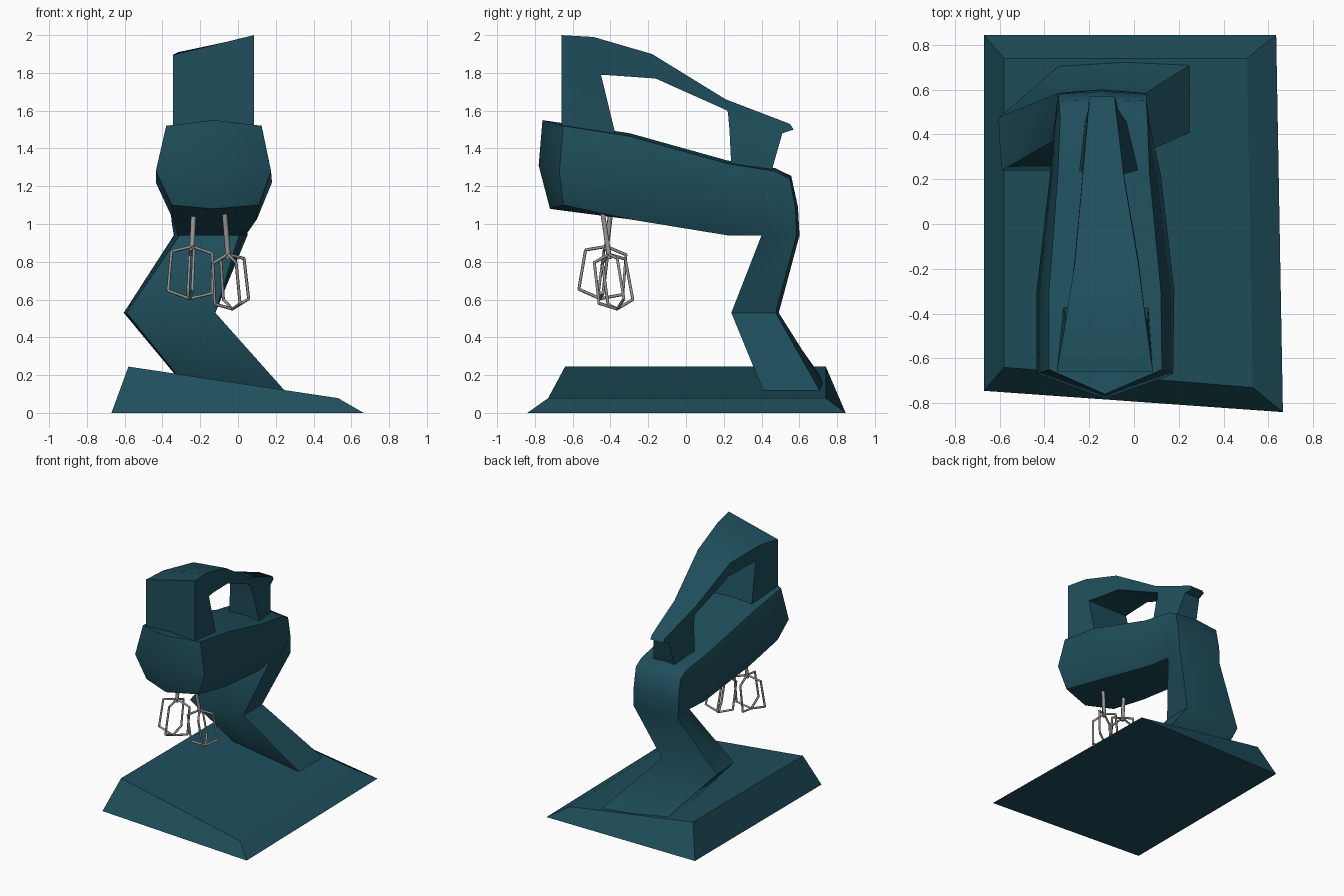
import bpy, bmesh, math
from mathutils import Vector, Quaternion

if "Cube" in bpy.data.objects:
    bpy.data.objects.remove(bpy.data.objects["Cube"])


def material(name, rgb):
    m = bpy.data.materials.new(name)
    m.diffuse_color = (*rgb, 1)
    m.use_nodes = True
    m.node_tree.nodes["Principled BSDF"].inputs["Base Color"].default_value = m.diffuse_color
    return m


teal = material("dark_teal", (0.013, 0.077, 0.106))
steel = material("grey_metal", (0.32, 0.31, 0.305))


def finish(name, bm, mat, smooth=None):
    bmesh.ops.remove_doubles(bm, verts=bm.verts, dist=0.0005)
    bmesh.ops.recalc_face_normals(bm, faces=bm.faces)
    for f in bm.faces:
        f.smooth = smooth is not None
    me = bpy.data.meshes.new(name)
    bm.to_mesh(me)
    bm.free()
    if smooth is not None:
        me.set_sharp_from_angle(angle=math.radians(smooth))
    me.materials.append(mat)
    ob = bpy.data.objects.new(name, me)
    bpy.context.collection.objects.link(ob)
    return ob


def loft(name, rings, mat, tip=None, smooth=None):
    """Skin a list of equal rings; the first cap may fan out to a tip."""
    bm = bmesh.new()
    vs = [[bm.verts.new(p) for p in r] for r in rings]
    n = len(vs[0])
    for a, b in zip(vs, vs[1:]):
        for i in range(n):
            j = (i + 1) % n
            bm.faces.new((a[i], a[j], b[j], b[i]))
    bm.faces.new(vs[-1])
    if tip:
        t = bm.verts.new(tip)
        for i in range(n):
            bm.faces.new((vs[0][i], t, vs[0][(i + 1) % n]))
    else:
        bm.faces.new(vs[0][::-1])
    return finish(name, bm, mat, smooth)


# Base: wedge-shaped plate, tall on the left and low on the right
loft("base", [
    [(-0.67, -0.745, 0), (0.665, -0.84, 0), (0.635, 0.845, 0), (-0.67, 0.845, 0)],
    [(-0.58, -0.64, 0.245), (0.53, -0.73, 0.078), (0.505, 0.74, 0.078), (-0.58, 0.74, 0.245)],
], teal)

# Head and bent neck: outer, widest and inner edges as (x left, x right, y, z)
spine = [
    ((-.38, .125, -.65, 1.52), (-.435, .175, -.67, 1.28), (-.35, .11, -.65, 1.10)),
    ((-.38, .12, -.30, 1.465), (-.435, .18, -.30, 1.22), (-.345, .10, -.30, 1.025)),
    ((-.34, .07, .22, 1.32), (-.375, .12, .22, 1.13), (-.32, .04, .22, .94)),
    ((-.33, .06, .47, 1.28), (-.36, .08, .40, 1.10), (-.31, .005, .40, .94)),
    ((-.335, .055, .55, 1.24), (-.355, .07, .45, 1.05), (-.31, .005, .40, .94)),
    ((-.34, .055, .58, 1.08), (-.35, .06, .48, 1.00), (-.31, .005, .40, .94)),
    ((-.34, .05, .585, .94), (-.335, .03, .49, .94), (-.31, .005, .40, .94)),
    ((-.605, -.12, .475, .53), (-.60, -.12, .36, .53), (-.59, -.12, .24, .53)),
    ((-.33, .25, .71, .12), (-.325, .25, .56, .12), (-.32, .25, .41, .12)),
]
rings = []
for k, (o, w, i) in enumerate(spine):
    out = Vector((0, o[2] - i[2], o[3] - i[3])).normalized() * 0.016
    oc = Vector(((o[0] + o[1]) / 2, o[2], o[3])) + out
    ic = Vector(((i[0] + i[1]) / 2, i[2], i[3]))
    if k == 0:  # pointed nose
        oc, ic = Vector((-.13, -.76, 1.55)), Vector((-.13, -.72, 1.08))
    ring = [Vector((o[0], o[2], o[3])), oc, Vector((o[1], o[2], o[3])),
            Vector((w[1], w[2], w[3])), Vector((i[1], i[2], i[3])), ic,
            Vector((i[0], i[2], i[3])), Vector((w[0], w[2], w[3]))]
    if k == len(spine) - 1:  # foot follows the sloping base
        for v in ring:
            v.z += (0.25 - v.x) * 0.145 - 0.005
    rings.append(ring)
loft("head_and_neck", rings, teal, tip=(-.13, -.78, 1.31), smooth=54)

# Handle: (outer xl, xr, y, z), (inner xl, xr, y, z), drop of the left outer edge
handle = [
    ((-.345, .085, -.66, 1.49), (-.315, .065, -.37, 1.46), 0),
    ((-.345, .085, -.66, 2.00), (-.30, .06, -.45, 1.79), .105),
    ((-.315, .06, -.49, 1.99), (-.29, .045, -.38, 1.786), .08),
    ((-.265, .02, -.18, 1.90), (-.265, .02, -.16, 1.77), .03),
    ((-.23, -.045, .21, 1.66), (-.23, -.045, .22, 1.60), 0),
    ((-.20, -.085, .55, 1.53), (-.23, -.04, .225, 1.56), 0),
    ((-.20, -.085, .57, 1.50), (-.23, -.03, .227, 1.53), 0),
    ((-.205, -.07, .51, 1.48), (-.232, -.02, .23, 1.50), 0),
    ((-.22, -.03, .45, 1.27), (-.245, .02, .24, 1.30), 0),
]
loft("handle", [[(o[0], o[2], o[3] - d), (o[1], o[2], o[3]),
                 (i[1], i[2], i[3]), (i[0], i[2], i[3])] for o, i, d in handle],
     teal, smooth=45)


def rod(bm, a, b, r, sides=6):
    """Straight bar between two points."""
    d = b - a
    geo = bmesh.ops.create_cone(bm, cap_ends=True, segments=sides, radius1=r,
                                radius2=r, depth=d.length + r * 0.6)
    q = d.to_track_quat('Z', 'Y')
    for v in geo["verts"]:
        v.co = q @ v.co + (a + b) / 2


def whisk(name, top, end, shoulder, radius, turn):
    """Shaft with two crossed hexagonal wire loops."""
    top, end = Vector(top), Vector(end)
    axis = end - top
    length = axis.length
    tilt = Vector((0, 0, -1)).rotation_difference(axis)
    bm = bmesh.new()
    rod(bm, top - axis * 0.1, top + axis * shoulder, 0.014)
    for k in range(4):
        spin = Quaternion((0, 0, 1), turn + k * math.pi / 2)
        prof = [(0, shoulder - .04), (radius * .92, shoulder + .03),
                (radius, .92), (0, 1)]
        pts = [top + tilt @ (spin @ Vector((r, 0, -t * length))) for r, t in prof]
        for a, b in zip(pts, pts[1:]):
            rod(bm, a, b, 0.008)
    finish(name, bm, steel, smooth=65)


# Pair of whisks hanging under the nose, splayed apart
whisk("left_whisk", (-.235, -.40, 1.05), (-.255, -.455, .605), .42, .118, 0.1)
whisk("right_whisk", (-.07, -.44, 1.05), (-.03, -.365, .55), .46, .10, 0.45)
